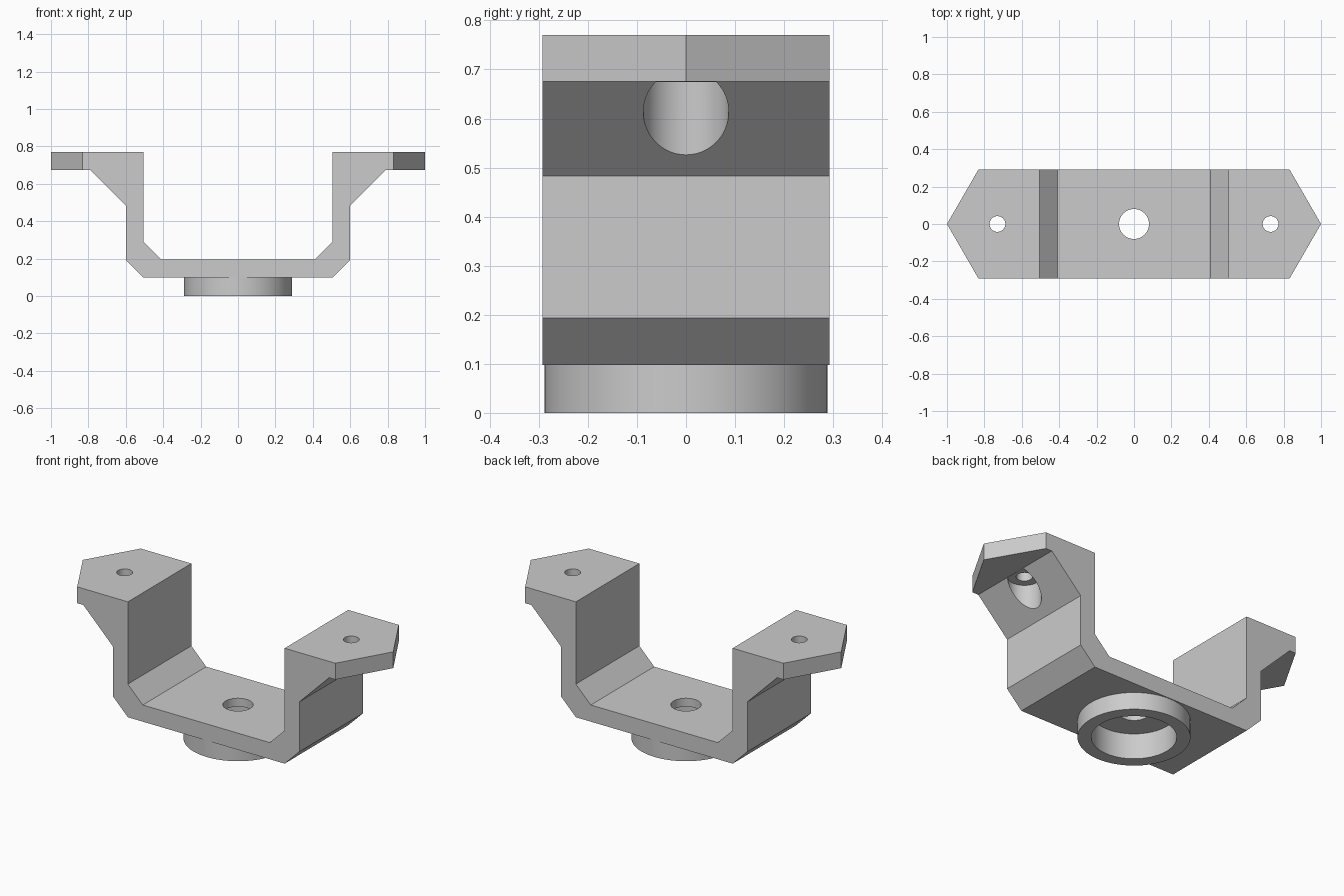
import bpy, bmesh, math

cube = bpy.data.objects.get("Cube")
if cube:
    bpy.data.objects.remove(cube, do_unlink=True)

HALF_DEPTH = 0.292      # half width of the bracket strip
HOLE_X = 0.73           # distance of the flange holes from the middle

grey = bpy.data.materials.new("plain grey")
grey.use_nodes = True
grey.diffuse_color = (0.6, 0.6, 0.6, 1)
grey.node_tree.nodes["Principled BSDF"].inputs["Base Color"].default_value = (0.6, 0.6, 0.6, 1)


def prism(name, outline, offset, depth):
    """Extrude a closed 3D outline along the vector depth."""
    bm = bmesh.new()
    verts = [bm.verts.new([a + b for a, b in zip(p, offset)]) for p in outline]
    face = bm.faces.new(verts)
    ext = bmesh.ops.extrude_face_region(bm, geom=[face])
    moved = [g for g in ext["geom"] if isinstance(g, bmesh.types.BMVert)]
    bmesh.ops.translate(bm, verts=moved, vec=depth)
    bmesh.ops.recalc_face_normals(bm, faces=bm.faces)
    mesh = bpy.data.meshes.new(name)
    bm.to_mesh(mesh)
    bm.free()
    obj = bpy.data.objects.new(name, mesh)
    obj.data.materials.append(grey)
    bpy.context.collection.objects.link(obj)
    return obj


def cylinder(name, x, radius, bottom, top, sides=64):
    angles = [2 * math.pi * i / sides for i in range(sides)]
    ring = [(radius * math.cos(a), radius * math.sin(a), 0) for a in angles]
    return prism(name, ring, (x, 0, bottom), (0, 0, top - bottom))


def combine(target, tool, operation):
    """Apply a boolean to the target and discard the tool."""
    mod = target.modifiers.new(operation, "BOOLEAN")
    mod.operation, mod.object, mod.solver = operation, tool, "EXACT"
    bpy.ops.object.select_all(action="DESELECT")
    bpy.context.view_layer.objects.active = target
    target.select_set(True)
    bpy.ops.object.modifier_apply(modifier=mod.name)
    bpy.data.objects.remove(tool, do_unlink=True)


# Bent strip: mirrored side profile with gussets under the flanges
half = [(0.505, 0.098), (0.6, 0.193), (0.6, 0.483), (0.792, 0.675), (1.05, 0.675),
        (1.05, 0.77), (0.505, 0.77), (0.505, 0.291), (0.409, 0.195)]
profile = half + [(-x, z) for x, z in reversed(half)]
bracket = prism("bracket", [(x, 0, z) for x, z in profile],
                (0, -HALF_DEPTH, 0), (0, 2 * HALF_DEPTH, 0))

# Pointed flange ends
reach = 0.5
shoulder = 1 - reach * math.tan(math.radians(30))
hexagon = [(1, 0, 0), (shoulder, reach, 0), (-shoulder, reach, 0),
           (-1, 0, 0), (-shoulder, -reach, 0), (shoulder, -reach, 0)]
combine(bracket, prism("end_trim", hexagon, (0, 0, -1), (0, 0, 3)), "INTERSECT")

# Round boss under the base, with its recess and through hole
combine(bracket, cylinder("boss", 0, 0.288, 0, 0.12, 96), "UNION")
combine(bracket, cylinder("boss_recess", 0, 0.218, -0.1, 0.146), "DIFFERENCE")
combine(bracket, cylinder("base_hole", 0, 0.08, -0.1, 0.3), "DIFFERENCE")

# Flange holes, with clearance cut into the gussets from below
for side in (-1, 1):
    combine(bracket, cylinder("gusset_clearance", side * HOLE_X, 0.087, 0.3, 0.6745), "DIFFERENCE")
    combine(bracket, cylinder("flange_hole", side * HOLE_X, 0.042, 0.3, 1), "DIFFERENCE")

bracket.select_set(True)
bpy.context.view_layer.objects.active = bracket
bpy.ops.object.shade_smooth_by_angle(angle=math.radians(30))
